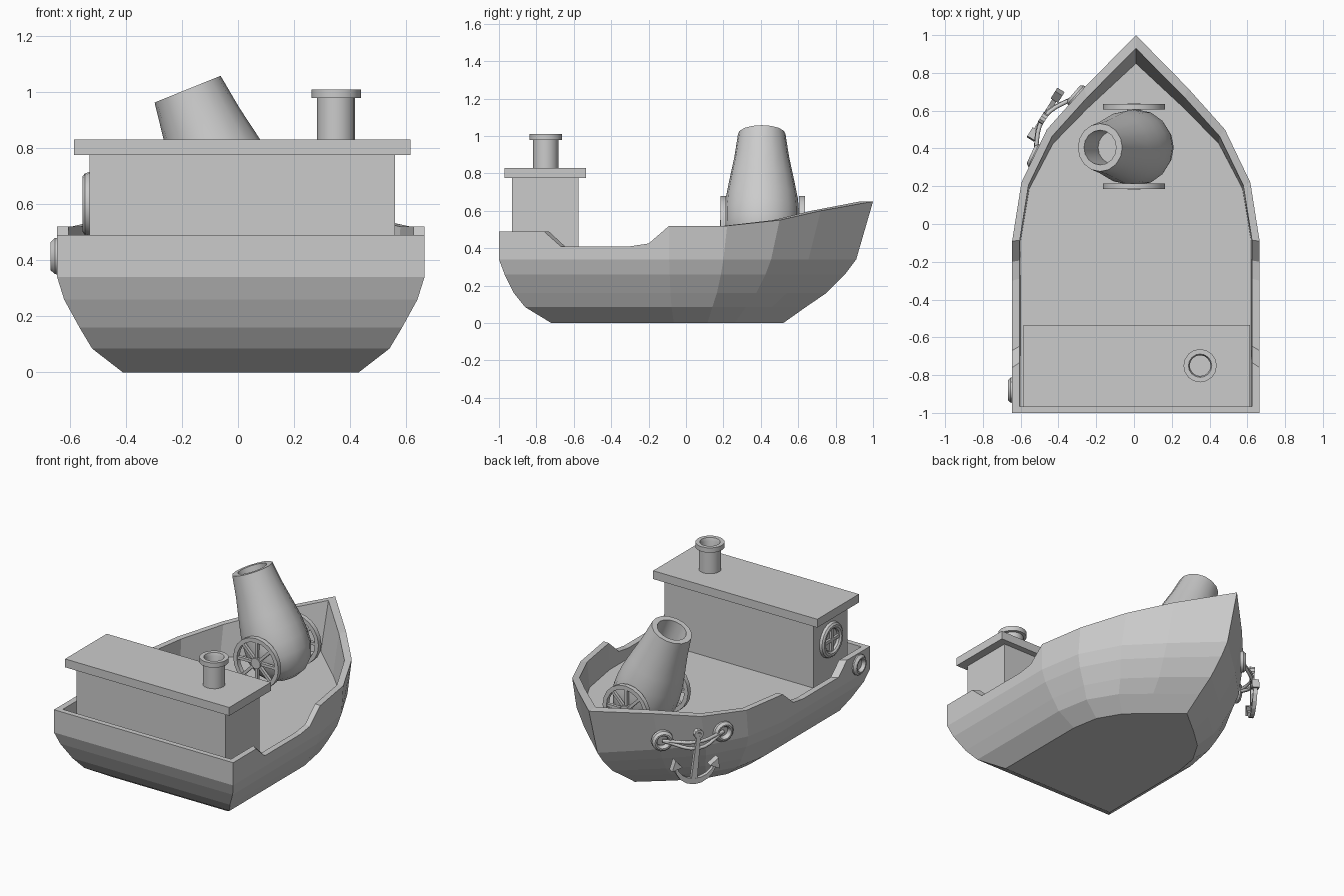
import bpy, bmesh
from math import sin, cos, pi, radians
from mathutils import Matrix, Vector

if "Cube" in bpy.data.objects:
    bpy.data.objects.remove(bpy.data.objects["Cube"])

CX = 0.01  # hull centre line


def finish(name, bm, mat=None, smooth=None):
    bmesh.ops.recalc_face_normals(bm, faces=bm.faces)
    me = bpy.data.meshes.new(name)
    bm.to_mesh(me)
    bm.free()
    ob = bpy.data.objects.new(name, me)
    bpy.context.collection.objects.link(ob)
    if mat:
        me.transform(mat)
    if smooth:
        bpy.ops.object.select_all(action='DESELECT')
        ob.select_set(True)
        bpy.context.view_layer.objects.active = ob
        bpy.ops.object.shade_smooth_by_angle(angle=radians(smooth))
    return ob


def stitch(bm, loops, closed=False):
    n = len(loops[0])
    pairs = list(zip(loops, loops[1:])) + ([(loops[-1], loops[0])] if closed else [])
    for a, b in pairs:
        for i in range(n):
            j = (i + 1) % n
            bm.faces.new((a[i], a[j], b[j], b[i]))


def lathe(name, profile, mat, sides=16, closed=False, smooth=35):
    """Revolve (radius, height) points around local z."""
    bm = bmesh.new()
    loops = [[bm.verts.new((r * cos(2 * pi * i / sides), r * sin(2 * pi * i / sides), h))
              for i in range(sides)] for r, h in profile]
    stitch(bm, loops, closed)
    if not closed:
        bm.faces.new(loops[0])
        bm.faces.new(loops[-1])
    return finish(name, bm, mat, smooth)


def box(name, lo, hi, mat=None):
    lo, hi = Vector(lo), Vector(hi)
    bm = bmesh.new()
    bmesh.ops.create_cube(bm, size=1, matrix=Matrix.Translation((lo + hi) / 2) @ Matrix.Diagonal((*(hi - lo), 1)))
    return finish(name, bm, mat)


def slab(name, pts, thick, mat):
    """Extrude an outline in local xz along local y."""
    bm = bmesh.new()
    loops = [[bm.verts.new((x, y, z)) for x, z in pts] for y in (-thick / 2, thick / 2)]
    stitch(bm, loops)
    bm.faces.new(loops[0])
    bm.faces.new(loops[1])
    return finish(name, bm, mat)


def facing(loc, normal):
    """Frame whose z axis points along the normal."""
    return Matrix.Translation(loc) @ Vector(normal).to_track_quat('Z', 'Y').to_matrix().to_4x4()


# Hull: stations are (width fraction, y, rail height), from stern to bow
stations = [(1, -1, .49), (1, -.76, .49), (1, -.67, .41), (1, -.3, .41), (1, -.2, .425),
            (1, -.09, .52), (.925, .22, .52), (.72, .5, .55), (.42, .72, .6), (0, 1, .65)]
# Levels are (z, half width, stern reach, bow reach)
levels = [(0, .42, .72, .52), (.085, .53, .86, .64), (.16, .575, .92, .75),
          (.26, .63, .97, .85), (.34, .655, 1, .91), (None, .655, 1, 1),
          (None, .615, .965, .93), (.345, .61, .965, .85)]
bm = bmesh.new()
loops = []
for z, w, ys, yb in levels:
    half = [(f * w, y * (yb if y > 0 else ys), h if z is None else z) for f, y, h in stations]
    full = half + [(-x, y, h) for x, y, h in half[-2::-1]]
    loops.append([bm.verts.new((x + CX, y, h)) for x, y, h in full])
stitch(bm, loops)
bm.faces.new(loops[0])
bm.faces.new(loops[-1])
finish("hull", bm)

# Cabin, roof and chimney
box("cabin", (-.53, -.93, .34), (.56, -.575, .78))
box("cabin_roof", (-.585, -.97, .775), (.615, -.535, .83))
lathe("chimney", [(.068, .82), (.068, .978), (.088, .978), (.088, 1.01), (.062, 1.01),
                  (.055, .99), (.055, .86)], Matrix.Translation((.35, -.75, 0)))

# Round cabin window with cross bars
wc = Vector((-.53, -.75, .6))
lathe("cabin_window_frame", [(.115, 0), (.11, .016), (.098, .025), (.084, .025), (.073, .015), (.07, 0)],
      facing(wc, (-1, 0, 0)), 20, closed=True)
box("window_bar_vertical", (-.545, -.76, .525), (-.53, -.74, .675))
box("window_bar_level", (-.545, -.825, .59), (-.53, -.675, .61))

# Rope rings on the left hull side
ring1, ring2 = Vector((-.303, .678, .415)), Vector((-.525, .36, .415))
for name, loc, nrm in (("bow_ring", ring1, (-.757, .654, 0)), ("side_ring", ring2, (-.907, .42, 0)),
                       ("stern_ring", (-.645, -.88, .415), (-1, 0, 0))):
    lathe(name, [(.068, -.012), (.066, .008), (.052, .023), (.043, .023), (.034, .01), (.034, -.012)],
          facing(loc, nrm), 14, closed=True)

# Cannon barrel, tilted to the left, with rounded breech and bored muzzle
pivot = Vector((.019, .405, .519))
lathe("cannon_barrel", [(.06, -.17), (.12, -.145), (.17, -.09), (.2, 0), (.2, .08), (.193, .16), (.173, .265),
                        (.146, .4), (.127, .53), (.092, .53), (.088, .34)],
      facing(pivot, (-.375, 0, .927)))
lathe("cannon_axle", [(.025, -.22), (.025, .22)], facing((0, .41, .515), (0, 1, 0)), 10)

# Spoked cannon wheels
for side, y in (("near", .2), ("far", .62)):
    m = facing((0, y, .515), (0, 1, 0))
    lathe(side + "_wheel_rim", [(.165, -.015), (.165, .015), (.138, .015), (.138, -.015)], m, 20, closed=True)
    lathe(side + "_wheel_hub", [(.035, -.018), (.035, .018)], m, 12)
    for i in range(4):
        box(f"{side}_wheel_spoke_{i}", (-.145, -.009, -.01), (.145, .009, .01),
            m @ Matrix.Rotation(i * pi / 4, 4, 'Z'))

# Anchor hanging off the left bow
frame = Matrix(((.529, -.849, 0, -.48), (.849, .529, 0, .56), (0, 0, 1, .45), (0, 0, 0, 1)))
frame = frame @ Matrix.Rotation(radians(-6), 4, 'Y')
slab("anchor_shank", [(-.012, .02), (.012, .02), (.02, -.29), (-.02, -.29)], .025, frame)
lathe("anchor_eye", [(.03, -.015), (.03, .015), (.014, .015), (.014, -.015)],
      frame @ facing((0, 0, .015), (0, 1, 0)), 10, closed=True)
angles = [radians(190 + 20 * i) for i in range(9)]
arc = [(.14 * cos(a), -.165 + .145 * sin(a)) for a in angles]
arc += [(.125 * cos(a), -.165 + .108 * sin(a)) for a in reversed(angles)]
slab("anchor_arms", arc, .026, frame)
for s, side in ((-1, "left"), (1, "right")):
    slab(side + "_anchor_fluke", [(s * .14, -.145), (s * .155, -.215), (s * .09, -.19)], .045, frame)

# Two rope strands sagging between the bow rings through the anchor eye
for name, mid in (("upper_rope", (-.478, .56, .41)), ("lower_rope", (-.482, .562, .37))):
    cu = bpy.data.curves.new(name, 'CURVE')
    cu.dimensions = '3D'
    cu.bevel_depth = .011
    cu.bevel_resolution = 1
    cu.resolution_u = 5
    cu.use_fill_caps = True
    sp = cu.splines.new('BEZIER')
    sp.bezier_points.add(2)
    for bp, co in zip(sp.bezier_points, (ring1, mid, ring2)):
        bp.co = co
        bp.handle_left_type = bp.handle_right_type = 'AUTO'
    bpy.context.collection.objects.link(bpy.data.objects.new(name, cu))
